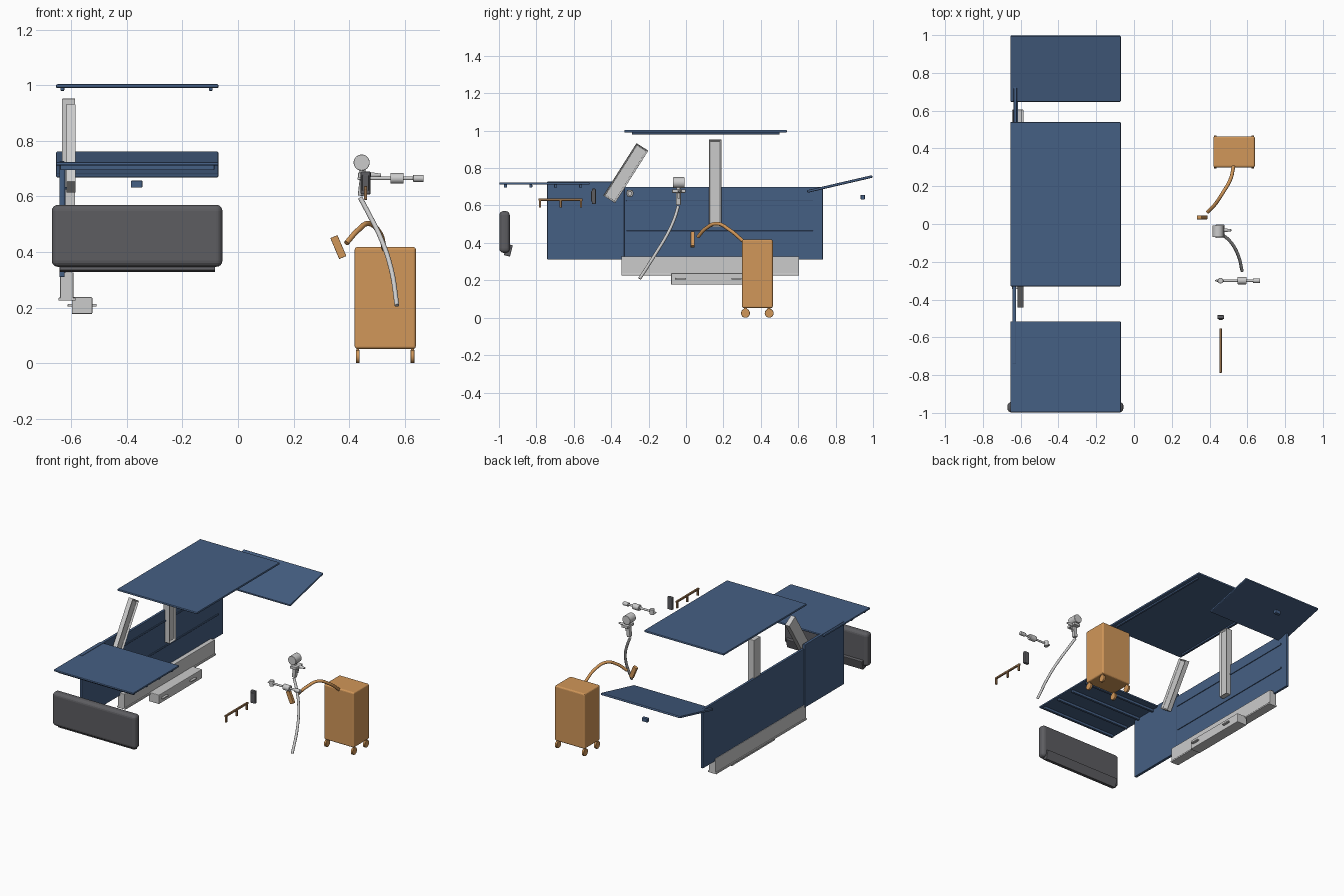
import bpy, math
from mathutils import Vector

if "Cube" in bpy.data.objects:
    bpy.data.objects.remove(bpy.data.objects["Cube"])

def material(name, rgb):
    m = bpy.data.materials.new(name)
    m.diffuse_color = (*rgb, 1)
    m.use_nodes = True
    m.node_tree.nodes["Principled BSDF"].inputs["Base Color"].default_value = m.diffuse_color
    return m

BLUE = material("blue", (0.06, 0.115, 0.23))
DARK = material("dark_grey", (0.11, 0.11, 0.12))
ORANGE = material("orange", (0.64, 0.31, 0.10))
BROWN = material("brown", (0.30, 0.16, 0.07))

def finish(o, name, mat, bevel=0, seg=2):
    o.name = name
    if mat:
        o.data.materials.append(mat)
    if bevel:
        b = o.modifiers.new("bevel", 'BEVEL')
        b.width, b.segments, b.limit_method = bevel, seg, 'ANGLE'
    return o

def box(name, x, y, z, mat=None, bevel=0.003, rot=(0, 0, 0), seg=2):
    """Box from (min, max) ranges, turned about its own centre."""
    c = [(a + b) / 2 for a, b in (x, y, z)]
    bpy.ops.mesh.primitive_cube_add(size=1, location=c)
    o = bpy.context.object
    o.scale = [b - a for a, b in (x, y, z)]
    bpy.ops.object.transform_apply(location=False, rotation=False, scale=True)
    o.rotation_euler = rot
    return finish(o, name, mat, bevel, seg)

def rod(name, a, b, r, mat=None, r2=None, bevel=0.002):
    """Cylinder or cone between two points."""
    a, b = Vector(a), Vector(b)
    bpy.ops.mesh.primitive_cone_add(vertices=32, radius1=r, radius2=r if r2 is None else r2,
                                    depth=(b - a).length, location=(a + b) / 2)
    o = bpy.context.object
    o.rotation_euler = (b - a).to_track_quat('Z', 'Y').to_euler()
    bpy.ops.object.shade_smooth_by_angle()
    return finish(o, name, mat, bevel)

def hose(name, pts, r, mat=None):
    """Round tube through the points."""
    c = bpy.data.curves.new(name, 'CURVE')
    c.dimensions = '3D'
    c.bevel_depth, c.bevel_resolution, c.use_fill_caps = r, 4, True
    s = c.splines.new('BEZIER')
    s.bezier_points.add(len(pts) - 1)
    for p, q in zip(s.bezier_points, pts):
        p.co = q
        p.handle_left_type = p.handle_right_type = 'AUTO'
    o = bpy.data.objects.new(name, c)
    bpy.context.collection.objects.link(o)
    return finish(o, name, mat)

def channel(name, x, y, z, rot=(0, 0, 0)):
    """Pillar with a raised rim round its inner (+x) face."""
    o = box(name, x, y, z, None, 0, rot)
    me = o.data
    import bmesh
    bm = bmesh.new()
    bm.from_mesh(me)
    face = [f for f in bm.faces if f.normal.x > 0.9]
    bmesh.ops.inset_region(bm, faces=face, thickness=0.012)
    bmesh.ops.translate(bm, verts=face[0].verts[:], vec=(-0.012, 0, 0))
    bm.to_mesh(me)
    bm.free()
    return finish(o, name, None, 0.002)

PX = (-0.655, -0.07)

# Roof with two lengthwise rails
box("roof_panel", PX, (-0.33, 0.54), (0.99, 1.004), BLUE, 0.005)
for x in (-0.632, -0.098):
    box("roof_rail", (x - 0.007, x + 0.007), (-0.29, 0.50), (0.98, 0.992), BLUE)

# Hood with cross ribs
box("hood_panel", PX, (-0.998, -0.515), (0.711, 0.724), BLUE, 0.005)
for y in (-0.965, -0.83, -0.697, -0.563):
    box("hood_rib", (-0.64, -0.085), (y - 0.008, y + 0.008), (0.695, 0.713), BLUE)

# Sloping tail panel and its latch
box("tail_panel", PX, (0.643, 1.001), (0.708, 0.722), BLUE, 0.005, (math.atan2(0.08, 0.345), 0, 0))
box("tail_latch", (-0.385, -0.344), (0.934, 0.956), (0.632, 0.657), BLUE)

# Side skins with inner stiffeners
box("front_side_panel", (-0.643, -0.624), (-0.742, -0.33), (0.31, 0.727), BLUE, 0.003)
box("rear_side_panel", (-0.637, -0.620), (-0.33, 0.732), (0.31, 0.70), BLUE, 0.003)
for z in (0.46, 0.63):
    box("side_stiffener", (-0.622, -0.615), (-0.32, 0.68), (z - 0.005, z + 0.005), BLUE, 0.001)

# Sill beam with base flange, step box and its pulls
box("sill_beam", (-0.64, -0.592), (-0.345, 0.605), (0.23, 0.327))
box("sill_flange", (-0.646, -0.585), (-0.345, 0.605), (0.225, 0.236), None, 0.002)
box("step_box", (-0.598, -0.524), (-0.08, 0.372), (0.177, 0.238), None, 0.004)
for y in (-0.027, 0.27):
    box("step_pull", (-0.613, -0.509), (y - 0.028, y + 0.028), (0.204, 0.213), None, 0.002)

# Pillars
channel("centre_pillar", (-0.633, -0.586), (0.122, 0.190), (0.485, 0.952))
channel("windscreen_pillar", (-0.618, -0.585), (-0.358, -0.283), (0.609, 0.941),
        (-math.atan2(33, 52), 0, 0)).location = (-0.601, -0.322, 0.773)

# Bumper with lower lip
box("bumper", (-0.67, -0.056), (-0.998, -0.942), (0.347, 0.57), DARK, 0.022, seg=4)
box("bumper_lip", (-0.642, -0.082), (-0.967, -0.933), (0.33, 0.392), DARK, 0.003, (-0.25, 0, 0))

# Cart with four wheels
box("cart_body", (0.42, 0.64), (0.30, 0.464), (0.052, 0.418), ORANGE, 0.009, seg=3)
for x in (0.431, 0.628):
    for y in (0.318, 0.445):
        rod("cart_wheel", (x - 0.007, y, 0.024), (x + 0.007, y, 0.024), 0.024, ORANGE)
        box("wheel_fork", (x - 0.005, x + 0.005), (y - 0.008, y + 0.008), (0.03, 0.056), ORANGE, 0.001)

# Cart hose and handheld applicator
hose("cart_hose", [(0.527, 0.305, 0.41), (0.51, 0.235, 0.468), (0.47, 0.165, 0.503),
                   (0.43, 0.105, 0.477), (0.39, 0.063, 0.432)], 0.0095, ORANGE)
box("applicator", (0.347, 0.375), (0.025, 0.045), (0.377, 0.459), ORANGE, 0.002, (0, -0.40, 0))

# Spray gun
rod("gun_cup", (0.445, -0.07, 0.722), (0.445, -0.008, 0.722), 0.029)
rod("cup_neck", (0.452, -0.04, 0.675), (0.446, -0.04, 0.70), 0.011)
box("gun_body", (0.432, 0.478), (-0.074, -0.003), (0.668, 0.686))
box("gun_grip", (0.435, 0.460), (-0.054, -0.028), (0.602, 0.676), None, 0.004, (0, 0.12, 0))
rod("gun_nozzle", (0.474, -0.033, 0.677), (0.515, -0.033, 0.677), 0.011, None, 0.005)
box("gun_trigger", (0.466, 0.472), (-0.045, -0.035), (0.635, 0.672), None, 0.001, (0, 0.2, 0))
hose("air_hose", [(0.440, -0.042, 0.595), (0.472, -0.06, 0.535), (0.514, -0.098, 0.45),
                  (0.552, -0.167, 0.335), (0.572, -0.248, 0.208)], 0.0085)

# Inline tool
Y, Z = -0.30, 0.665
rod("tool_shaft", (0.45, Y, Z), (0.64, Y, Z), 0.0065)
rod("tool_barrel", (0.548, Y, Z), (0.596, Y, Z), 0.019)
rod("tool_end", (0.63, Y, Z), (0.668, Y, Z), 0.0125)
rod("tool_head", (0.458, Y, Z - 0.018), (0.458, Y, Z + 0.018), 0.015)
rod("tool_tip", (0.45, Y, Z), (0.43, Y, Z), 0.008, None, 0.004)

# Switch block with raised face
box("switch_block", (0.441, 0.477), (-0.503, -0.482), (0.607, 0.690), DARK, 0.005)
box("switch_face", (0.447, 0.471), (-0.507, -0.50), (0.62, 0.677), DARK, 0.002)

# Grab bar on three legs
box("grab_bar", (0.453, 0.465), (-0.788, -0.553), (0.625, 0.637), BROWN, 0.002)
for y in (-0.781, -0.67, -0.562):
    box("grab_bar_leg", (0.453, 0.465), (y - 0.006, y + 0.006), (0.588, 0.628), BROWN, 0.002)
